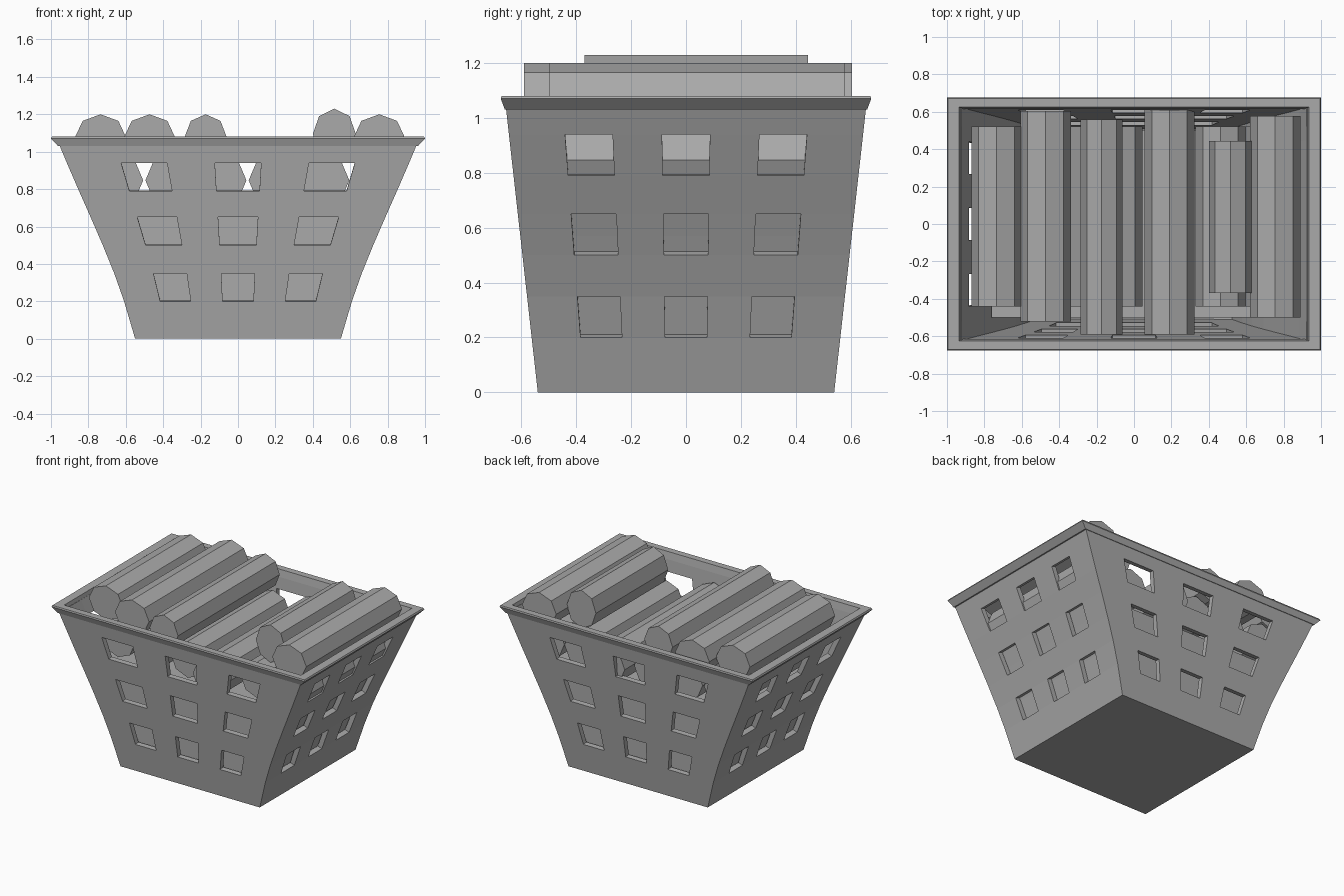
import bpy
import bmesh
from math import sin, cos, pi

cube = bpy.data.objects.get("Cube")
if cube:
    bpy.data.objects.remove(cube, do_unlink=True)

# One plain grey for everything
grey = bpy.data.materials.new("plain grey")
grey.use_nodes = True
grey.diffuse_color = (0.4, 0.4, 0.4, 1)
bsdf = grey.node_tree.nodes["Principled BSDF"]
bsdf.inputs["Base Color"].default_value = (0.4, 0.4, 0.4, 1)
bsdf.inputs["Roughness"].default_value = 0.8


def finish(bm, name):
    mesh = bpy.data.meshes.new(name)
    bm.to_mesh(mesh)
    bm.free()
    obj = bpy.data.objects.new(name, mesh)
    obj.data.materials.append(grey)
    bpy.context.collection.objects.link(obj)
    return obj


def ring(bm, w, d, z, steps=(-1,)):
    """Rectangular loop, counter-clockwise from above, split at the given fractions."""
    pts = [(u * w, -d) for u in steps] + [(w, u * d) for u in steps]
    pts += [(-x, -y) for x, y in pts]
    return [bm.verts.new((x, y, z)) for x, y in pts]


def bridge(bm, low, high, skip=lambda i: False):
    n = len(low)
    for i in range(n):
        if not skip(i):
            j = (i + 1) % n
            bm.faces.new((low[i], low[j], high[j], high[i]))


# Basket walls: flared shell with three rows of three windows per side
STEPS = (-1, -0.683, -0.415, -0.135, 0.135, 0.415, 0.683)
PROFILE = [(0, 0.55), (0.2, 0.609), (0.35, 0.662), (0.5, 0.723), (0.65, 0.788),
           (0.79, 0.85), (0.94, 0.915), (1.04, 0.957)]
bm = bmesh.new()
rings = [ring(bm, w, 0.54 + 0.112 * z, z, STEPS) for z, w in PROFILE]
for row in range(len(rings) - 1):
    bridge(bm, rings[row], rings[row + 1],
           lambda i: row % 2 == 1 and (i % len(STEPS)) % 2 == 1)
bm.faces.new(rings[0][::-1])
basket = finish(bm, "basket")
shell = basket.modifiers.new("wall thickness", 'SOLIDIFY')
shell.thickness = 0.035
shell.offset = -1
shell.use_even_offset = True

# Rim: closed cross-section swept round the mouth
bm = bmesh.new()
section = [(0.962, 0.66, 1.03), (1.0, 0.675, 1.07), (0.995, 0.672, 1.08),
           (0.935, 0.625, 1.08), (0.922, 0.615, 1.03)]
rings = [ring(bm, *p) for p in section]
for k, low in enumerate(rings):
    bridge(bm, low, rings[(k + 1) % len(rings)])
finish(bm, "rim")

# Filler block under the logs, following the flare of the side walls
bm = bmesh.new()
rings = [ring(bm, w - 0.045, 0.5, z) for z, w in
         [(0.04, 0.56), (0.35, 0.662), (0.57, 0.752), (0.7, 0.808)]]
for low, high in zip(rings, rings[1:]):
    bridge(bm, low, high)
bm.faces.new(rings[0][::-1])
bm.faces.new(rings[-1])
finish(bm, "filler_block")


def log(name, x, z, rx, rz, y0, y1, sides=8):
    bm = bmesh.new()
    ends = [[bm.verts.new((x + rx * sin(2 * pi * k / sides), y,
                           z + rz * cos(2 * pi * k / sides)))
             for k in range(sides)] for y in (y0, y1)]
    bridge(bm, *ends)
    bm.faces.new(ends[0][::-1])
    bm.faces.new(ends[1])
    bmesh.ops.recalc_face_normals(bm, faces=bm.faces)
    finish(bm, name)


# Lower layer of logs
for n, x in enumerate((-0.64, -0.362, -0.088, 0.462, 0.73)):
    log(f"lower_log_{n + 1}", x, 0.847, 0.133, 0.13, -0.44, 0.52)
log("lower_long_log", 0.19, 0.847, 0.133, 0.13, -0.59, 0.61)

# Upper layer of logs
UPPER = [(-0.735, 1.08, 0.135, 0.12, -0.44, 0.52),
         (-0.473, 1.08, 0.135, 0.12, -0.52, 0.605),
         (-0.173, 1.08, 0.112, 0.12, -0.59, 0.558),
         (0.515, 1.095, 0.115, 0.135, -0.37, 0.445),
         (0.755, 1.08, 0.135, 0.12, -0.5, 0.578)]
for n, spec in enumerate(UPPER):
    log(f"upper_log_{n + 1}", *spec)
